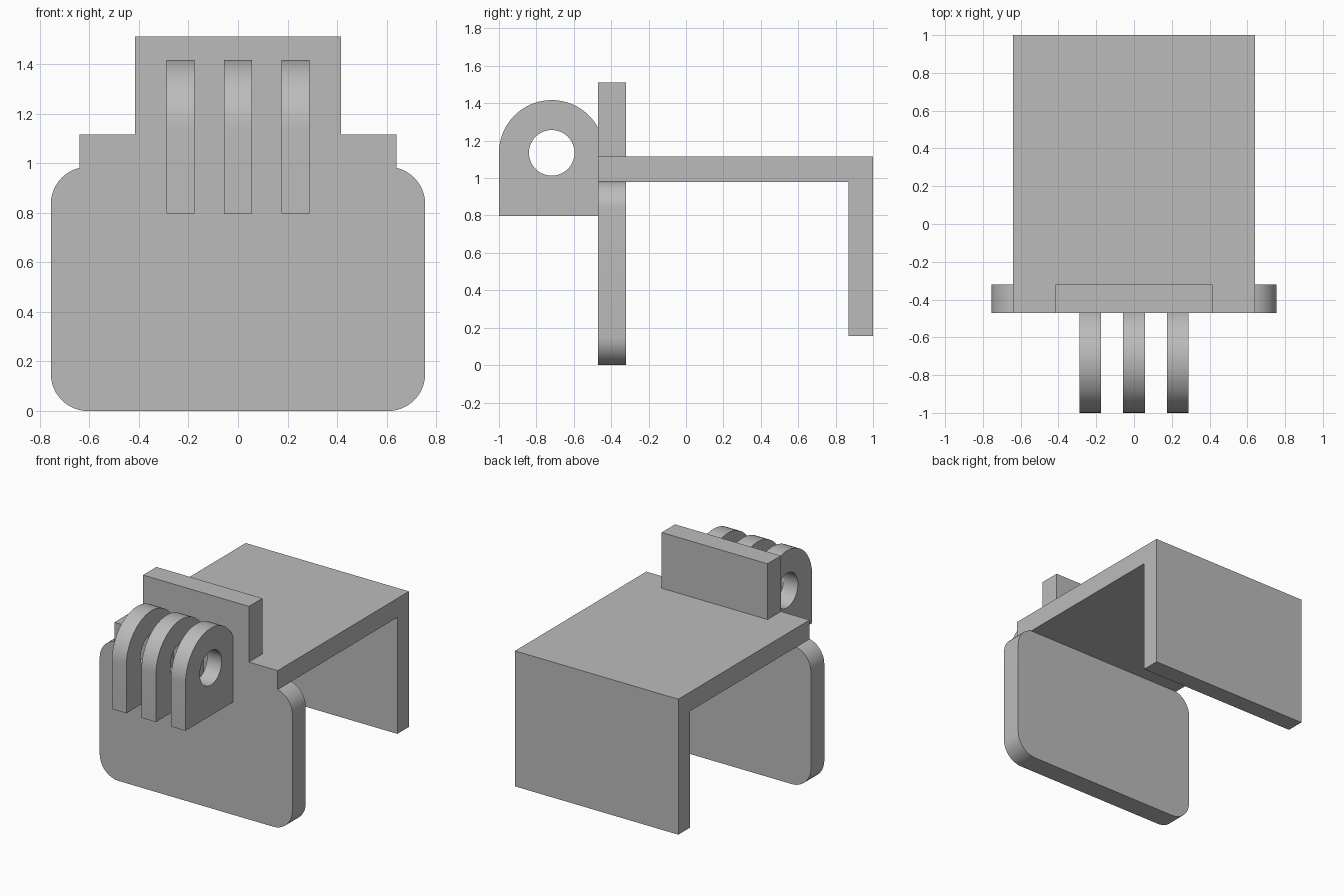
import bpy, bmesh
from math import sin, cos, pi, radians
from mathutils import Vector

if "Cube" in bpy.data.objects:
    bpy.data.objects.remove(bpy.data.objects["Cube"])

grey = bpy.data.materials.new("plain grey")
grey.use_nodes = True
colour = (0.5, 0.5, 0.5, 1)
grey.diffuse_color = colour
grey.node_tree.nodes["Principled BSDF"].inputs["Base Color"].default_value = colour


def arc(cx, cy, r, start, end, steps):
    """Points on a circular arc, angles in degrees."""
    angles = [radians(start + (end - start) * i / steps) for i in range(steps + 1)]
    return [(cx + r * cos(a), cy + r * sin(a)) for a in angles]


def prism(name, loops, axis, low, high):
    """Extrude an outline (and optional holes) along x or y."""
    bm = bmesh.new()
    place = (lambda u, v: (low, u, v)) if axis == "x" else (lambda u, v: (u, low, v))
    edges = []
    for loop in loops:
        verts = [bm.verts.new(place(u, v)) for u, v in loop]
        edges += [bm.edges.new((verts[i - 1], verts[i])) for i in range(len(verts))]
    bmesh.ops.triangle_fill(bm, edges=edges, use_beauty=True)
    moved = bmesh.ops.extrude_face_region(bm, geom=bm.faces[:], use_keep_orig=True)
    offset = Vector((high - low, 0, 0)) if axis == "x" else Vector((0, high - low, 0))
    bmesh.ops.translate(bm, vec=offset,
                        verts=[g for g in moved["geom"] if isinstance(g, bmesh.types.BMVert)])
    bmesh.ops.recalc_face_normals(bm, faces=bm.faces[:])
    mesh = bpy.data.meshes.new(name)
    bm.to_mesh(mesh)
    bm.free()
    mesh.materials.append(grey)
    obj = bpy.data.objects.new(name, mesh)
    bpy.context.collection.objects.link(obj)
    bpy.ops.object.select_all(action="DESELECT")
    obj.select_set(True)
    bpy.context.view_layer.objects.active = obj
    bpy.ops.object.shade_smooth_by_angle(angle=radians(30))
    return obj


FRONT, INNER = -0.47, -0.32

# Front plate with rounded corners
half, top, r = 0.755, 0.985, 0.15
corners = [(half - r, top - r, 0), (r - half, top - r, 90),
           (r - half, r, 180), (half - r, r, 270)]
plate = [p for x, z, a in corners for p in arc(x, z, r, a, a + 90, 12)]
prism("front_plate", [plate], "y", FRONT, INNER)

# Shelf that turns down into the back wall
shelf = [(FRONT, 0.98), (0.87, 0.98), (0.87, 0.155), (1, 0.155), (1, 1.115), (FRONT, 1.115)]
prism("shelf_and_back_wall", [shelf], "x", -0.64, 0.64)

# Upright tab behind the mounting prongs
tab = [(-0.415, 1.115), (0.415, 1.115), (0.415, 1.51), (-0.415, 1.51)]
prism("upper_tab", [tab], "y", FRONT, INNER)

# Three mounting prongs, each with a round bolt hole
cy, cz, radius = -0.718, 1.135, 0.282
meet = 180 - 28.4
prong = arc(cy, cz, radius, 180 - meet, 180, 24) + [(-1, 0.797), (FRONT, 0.797)]
hole = arc(cy, cz, 0.122, 0, 360, 40)[:-1]
for side, x in (("right", -0.232), ("middle", 0), ("left", 0.232)):
    prism(side + "_prong", [prong, hole], "x", x - 0.057, x + 0.057)
